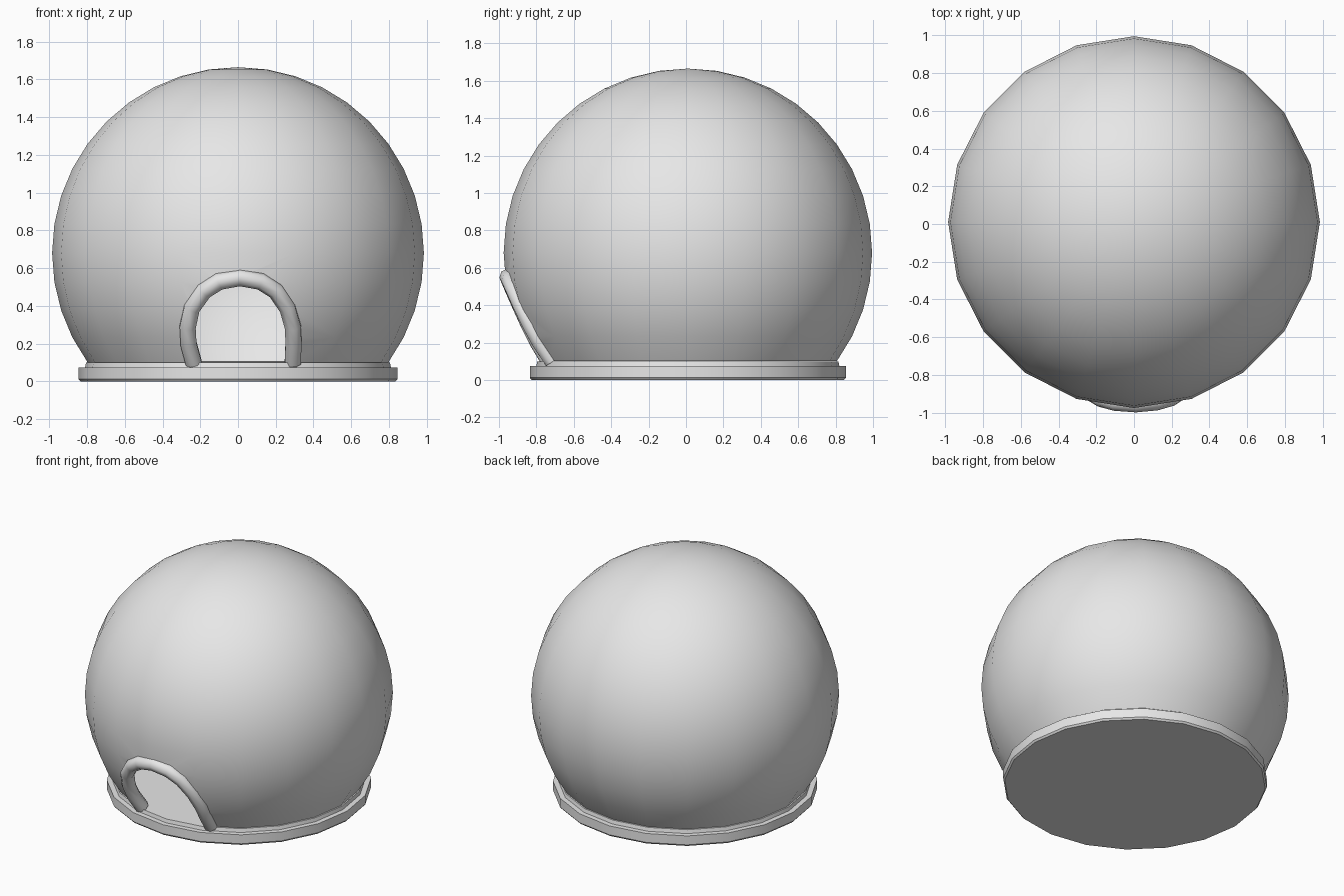
import bpy, bmesh, math
from mathutils import Vector

cube = bpy.data.objects.get("Cube")
if cube:
    bpy.data.objects.remove(cube, do_unlink=True)

SIDES = 20
CENTRE = Vector((0, 0.01, 0.68))
RADIUS = 0.985

grey = bpy.data.materials.new("plain_grey")
grey.use_nodes = True
grey.diffuse_color = (0.8, 0.8, 0.8, 1)
for node in grey.node_tree.nodes:
    if node.type == "BSDF_PRINCIPLED":
        node.inputs["Base Color"].default_value = (0.8, 0.8, 0.8, 1)


def add_mesh(name, bm):
    bmesh.ops.remove_doubles(bm, verts=bm.verts, dist=0.0001)
    bmesh.ops.recalc_face_normals(bm, faces=bm.faces)
    mesh = bpy.data.meshes.new(name)
    bm.to_mesh(mesh)
    bm.free()
    mesh.materials.append(grey)
    obj = bpy.data.objects.new(name, mesh)
    bpy.context.collection.objects.link(obj)
    return obj


def select(obj):
    bpy.ops.object.select_all(action="DESELECT")
    obj.select_set(True)
    bpy.context.view_layer.objects.active = obj


def smooth(obj, degrees):
    select(obj)
    bpy.ops.object.shade_smooth_by_angle(angle=math.radians(degrees))


def lathe(name, profile, capped):
    """Turn a (radius, height) profile around the vertical axis."""
    bm = bmesh.new()
    rings = []
    for r, z in profile:
        angles = [math.tau * i / SIDES for i in range(SIDES)]
        rings.append([bm.verts.new((r * math.cos(a), CENTRE.y + r * math.sin(a), z))
                      for a in angles])
    for low, high in zip(rings, rings[1:]):
        for i in range(SIDES):
            j = (i + 1) % SIDES
            bm.faces.new((low[i], low[j], high[j], high[i]))
    if capped:
        bm.faces.new(rings[0])
        bm.faces.new(rings[-1])
    return add_mesh(name, bm)


# Base disc with a low inner step
base = lathe("base", [(0.835, 0), (0.845, 0.012), (0.845, 0.075),
                      (0.81, 0.075), (0.805, 0.1)], True)
smooth(base, 30)

# Dome: a sphere shell cut off at the base
dome_profile = []
for step in range(-4, 11):
    lat = math.radians(9 * step)
    dome_profile.append((max(RADIUS * math.cos(lat), 0),
                         CENTRE.z + RADIUS * math.sin(lat)))
dome = lathe("dome", dome_profile, False)
shell = dome.modifiers.new("shell", "SOLIDIFY")
shell.thickness = 0.01
shell.offset = -1

# Arch outline as (x, z) points, shared by doorway and frame
arch = [(-0.235, 0.1), (-0.262, 0.2), (-0.267, 0.29), (-0.245, 0.39),
        (-0.18, 0.48), (-0.1, 0.53), (0.01, 0.55), (0.12, 0.53),
        (0.2, 0.48), (0.262, 0.39), (0.291, 0.29), (0.294, 0.2), (0.29, 0.1)]

# Doorway cutter
bm = bmesh.new()
outline = [(arch[0][0], 0)] + arch + [(arch[-1][0], 0)]
face = bm.faces.new([bm.verts.new((x, -1.2, z)) for x, z in outline])
pushed = bmesh.ops.extrude_face_region(bm, geom=[face])["geom"]
bmesh.ops.translate(bm, vec=(0, 0.8, 0),
                    verts=[g for g in pushed if isinstance(g, bmesh.types.BMVert)])
cutter = add_mesh("doorway_cutter", bm)
cutter.hide_render = True

cut = dome.modifiers.new("doorway", "BOOLEAN")
cut.operation = "DIFFERENCE"
cut.solver = "EXACT"
cut.object = cutter
select(dome)
for modifier in ("shell", "doorway"):
    bpy.ops.object.modifier_apply(modifier=modifier)
bpy.data.objects.remove(cutter, do_unlink=True)
smooth(dome, 40)

# Rounded door frame following the dome surface
curve = bpy.data.curves.new("door_frame", "CURVE")
curve.dimensions = "3D"
curve.bevel_depth = 0.046
curve.bevel_resolution = 2
curve.use_fill_caps = True
spline = curve.splines.new("POLY")
spline.points.add(len(arch) - 1)
for point, (x, z) in zip(spline.points, arch):
    depth = math.sqrt((RADIUS - 0.014) ** 2 - x * x - (z - CENTRE.z) ** 2)
    point.co = (x, CENTRE.y - depth, z, 1)
curve.materials.append(grey)
frame = bpy.data.objects.new("door_frame", curve)
bpy.context.collection.objects.link(frame)
select(frame)
bpy.ops.object.convert(target="MESH")
smooth(bpy.context.view_layer.objects.active, 50)
